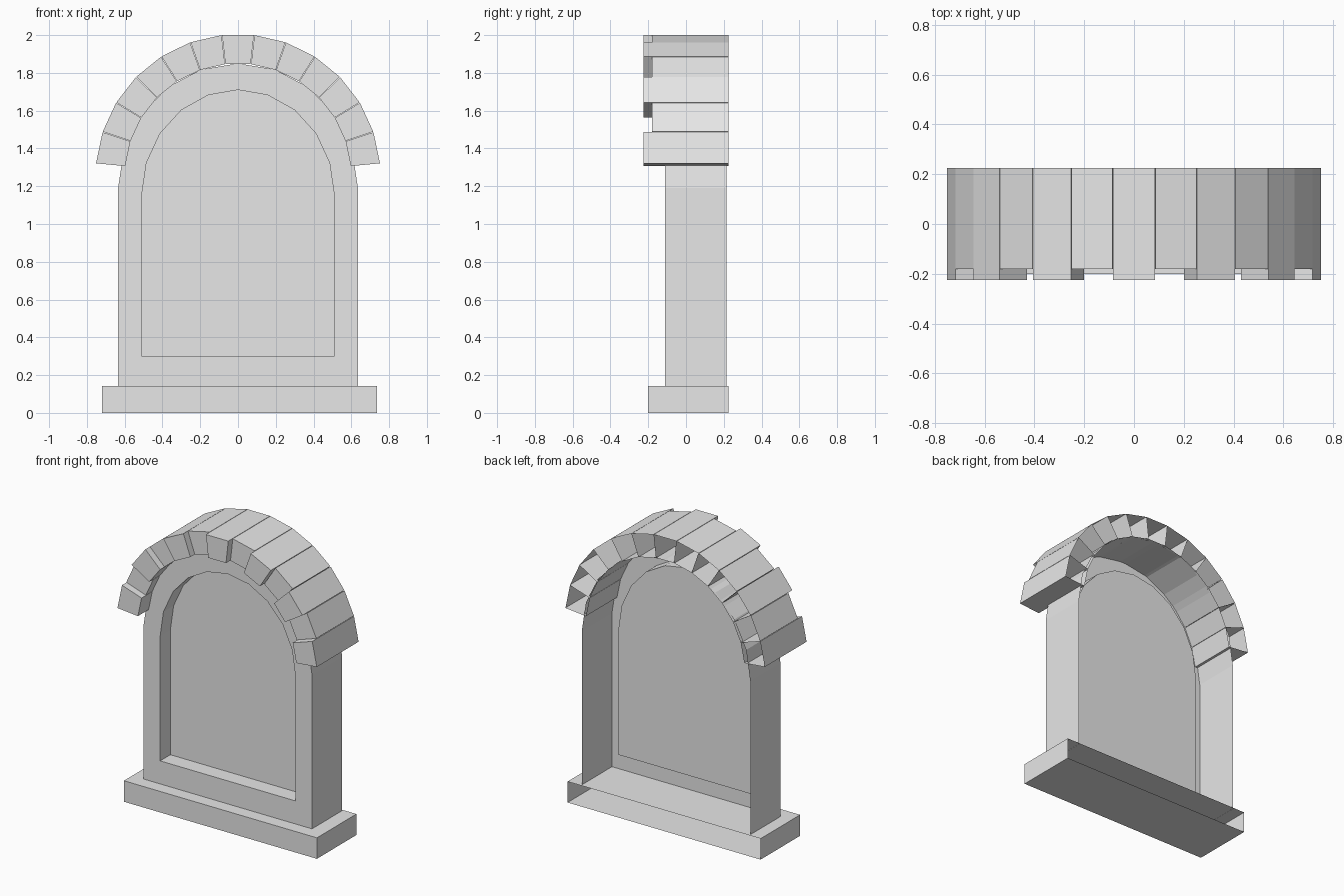
import bpy, bmesh, math

cube = bpy.data.objects.get("Cube")
if cube:
    bpy.data.objects.remove(cube, do_unlink=True)

stone = bpy.data.materials.new("pale_stone")
stone.use_nodes = True
COLOUR = (0.8, 0.8, 0.8, 1)
stone.diffuse_color = COLOUR
stone.node_tree.nodes["Principled BSDF"].inputs["Base Color"].default_value = COLOUR


def finish(name, bm):
    mesh = bpy.data.meshes.new(name)
    bm.to_mesh(mesh)
    bm.free()
    mesh.materials.append(stone)
    obj = bpy.data.objects.new(name, mesh)
    bpy.context.collection.objects.link(obj)
    return obj


def ring(bm, outline, y):
    return [bm.verts.new((x, y, z)) for x, z in outline]


def bridge(bm, a, b, closed=True):
    """Quads from ring a to ring b, outlines running anticlockwise in the front elevation."""
    n = len(a)
    for i in range(n if closed else n - 1):
        j = (i + 1) % n
        bm.faces.new((a[i], a[j], b[j], b[i]))


def open_block(name, outline, front, back):
    """Solid-looking block with no rear face."""
    bm = bmesh.new()
    f, b = ring(bm, outline, front), ring(bm, outline, back)
    bm.faces.new(f)
    bridge(bm, b, f)
    return finish(name, bm)


def arch(half_width, bottom, spring, rise, segments=10):
    """Round-topped outline, from bottom right anticlockwise to bottom left."""
    pts = [(half_width, bottom)]
    for i in range(segments + 1):
        t = math.pi * i / segments
        pts.append((half_width * math.cos(t), spring + rise * math.sin(t)))
    return pts + [(-half_width, bottom)]


# Frame: outer shell, front border, recess walls and panel in one open-backed skin
bm = bmesh.new()
outer = arch(0.635, 0.142, 1.19, 0.66)
inner = arch(0.51, 0.30, 1.15, 0.56)
outer_back = ring(bm, outer, 0.215)
outer_front = ring(bm, outer, -0.11)
inner_front = ring(bm, inner, -0.11)
panel = ring(bm, inner, 0.0)
bridge(bm, outer_back, outer_front, closed=False)
bridge(bm, outer_front, inner_front)
bridge(bm, inner_front, panel)
bm.faces.new(panel)
finish("arched_frame", bm)

# Sill
open_block("sill", [(-0.72, 0), (0.735, 0), (0.735, 0.143), (-0.72, 0.143)], -0.2, 0.225)

# Arch stones, alternately proud and set back
SIDE, STEP, GAP = 6, math.radians(13.03), 0.002
CENTRE_Z, R_IN, R_OUT = 1.25, 0.60, 0.755
for k in range(-SIDE, SIDE + 1):
    a0, a1 = (k - 0.5) * STEP + GAP, (k + 0.5) * STEP - GAP
    corners = [(R_IN, a0), (R_IN, a1), (R_OUT, a1), (R_OUT, a0)]
    outline = [(r * math.sin(a), CENTRE_Z + r * math.cos(a)) for r, a in corners]
    open_block("arch_stone_%02d" % (k + SIDE + 1), outline,
               -0.18 if k % 2 else -0.225, 0.225)
